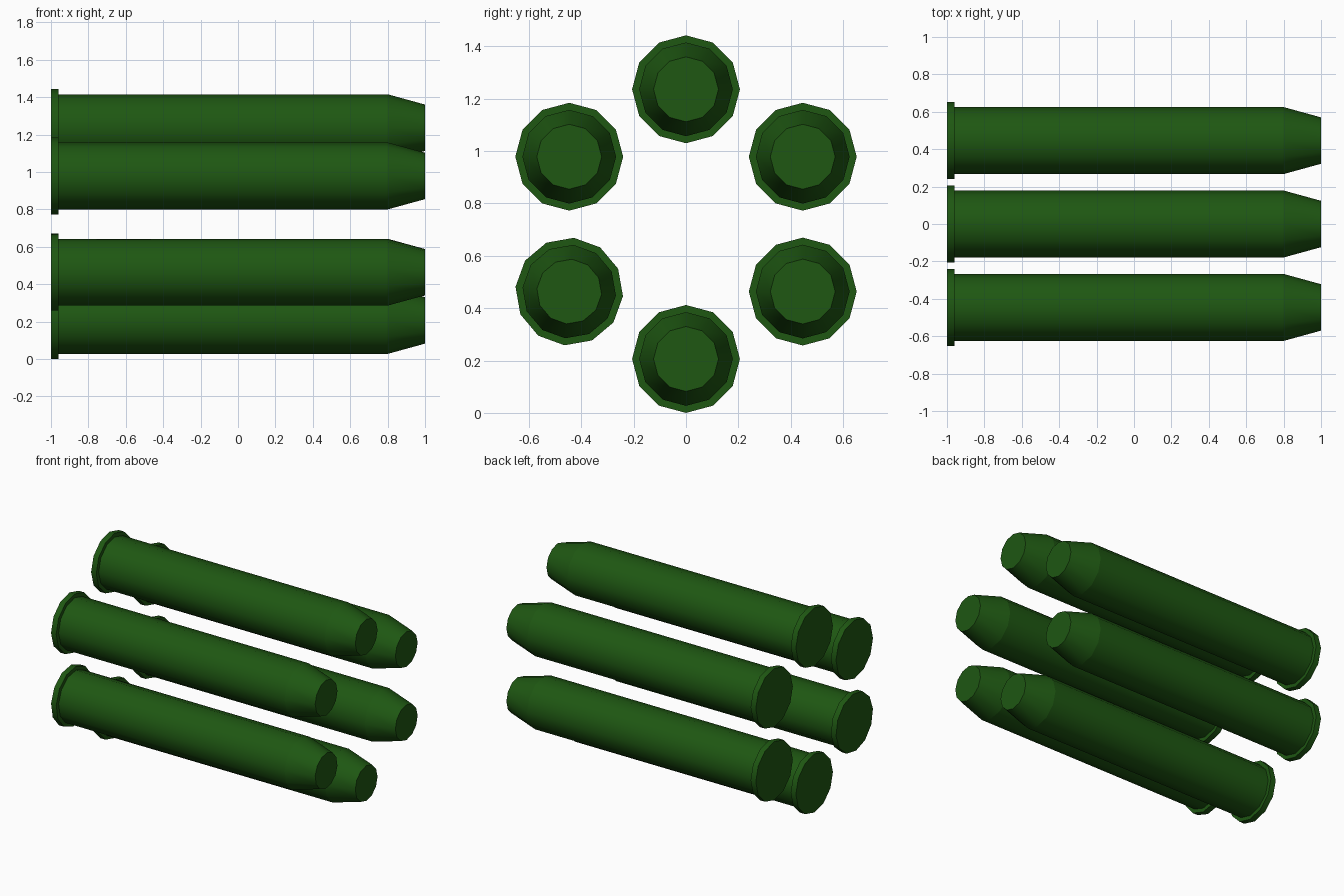
import bpy, bmesh
from math import sin, cos, pi, radians

if "Cube" in bpy.data.objects:
    bpy.data.objects.remove(bpy.data.objects["Cube"])

SIDES = 12
RIM_R = 0.206
RING_R = 0.515          # circle the six rounds sit on
CENTRE_Z = 0.515 + RIM_R

# (x, radius) from the rimmed base to the blunt tip
PROFILE = [(-1.0, RIM_R), (-0.96, RIM_R), (-0.96, 0.179), (0.8, 0.179), (1.0, 0.124)]

green = bpy.data.materials.new("dark_green")
green.diffuse_color = (0.013, 0.095, 0.006, 1)
green.use_nodes = True
green.node_tree.nodes["Principled BSDF"].inputs["Base Color"].default_value = green.diffuse_color


def make_round(name, y, z, twist):
    bm = bmesh.new()
    rings = []
    for x, r in PROFILE:
        ring = []
        for i in range(SIDES):
            a = 2 * pi * i / SIDES + twist
            ring.append(bm.verts.new((x, r * cos(a), r * sin(a))))
        rings.append(ring)
    # side walls, smooth around the axis
    for lower, upper in zip(rings, rings[1:]):
        for i in range(SIDES):
            j = (i + 1) % SIDES
            f = bm.faces.new((lower[i], lower[j], upper[j], upper[i]))
            f.smooth = True
    # flat base and tip
    bm.faces.new(rings[0])
    bm.faces.new(rings[-1])
    # keep the profile steps crisp
    for ring in rings:
        for i in range(SIDES):
            bm.edges.get((ring[i], ring[(i + 1) % SIDES])).smooth = False
    bmesh.ops.recalc_face_normals(bm, faces=bm.faces)
    mesh = bpy.data.meshes.new(name)
    bm.to_mesh(mesh)
    bm.free()
    mesh.materials.append(green)
    obj = bpy.data.objects.new(name, mesh)
    obj.location = (0, y, z)
    bpy.context.collection.objects.link(obj)


# six rounds in a hexagonal ring; the lower left one is turned slightly
for k in range(6):
    a = pi / 2 + k * pi / 3
    twist = radians(-5) if k == 2 else 0
    make_round(f"cartridge_{k + 1}", RING_R * cos(a), CENTRE_Z + RING_R * sin(a), twist)
